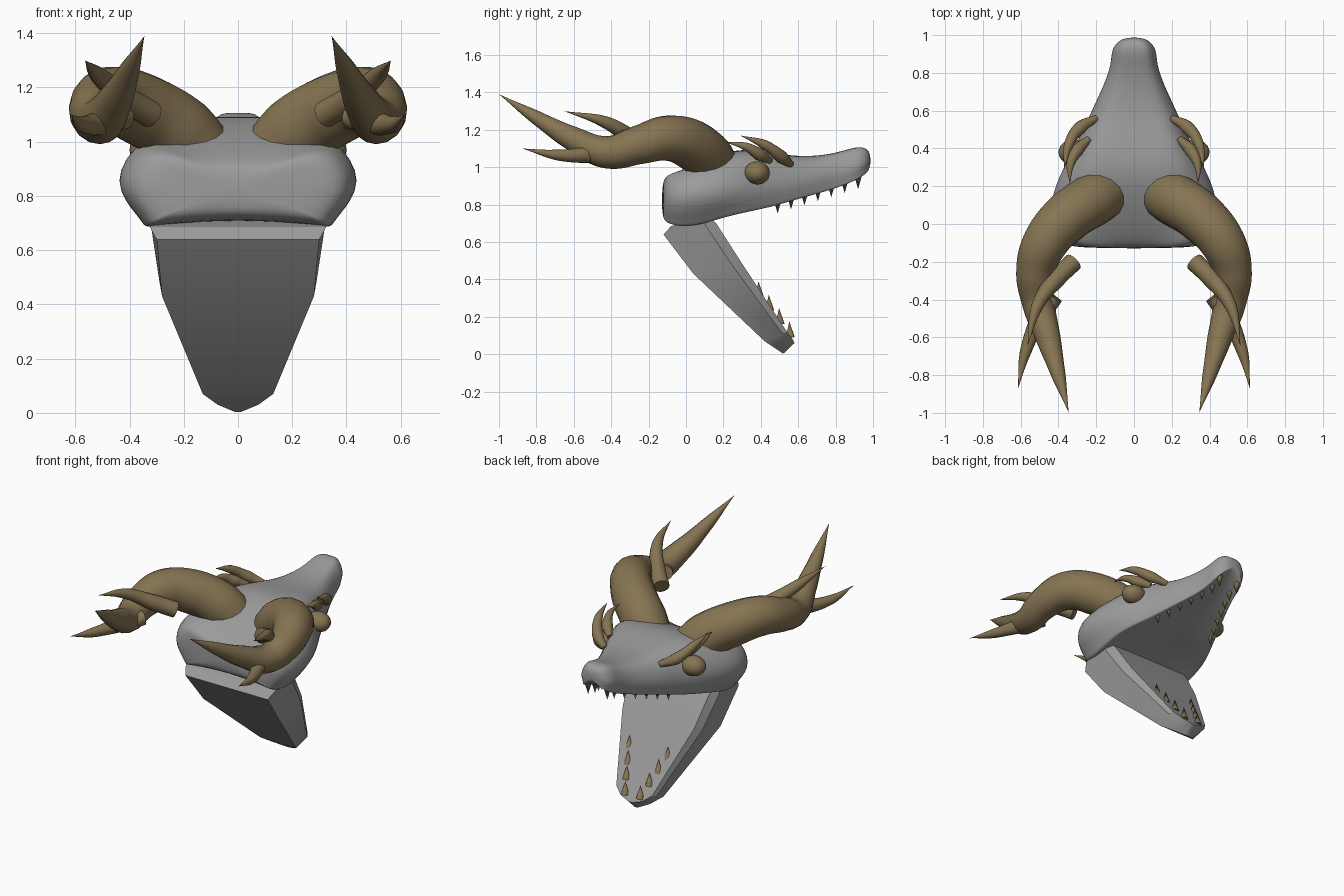
import bpy, bmesh, math
from mathutils import Vector

cube = bpy.data.objects.get("Cube")
if cube:
    bpy.data.objects.remove(cube, do_unlink=True)


def material(name, rgb):
    m = bpy.data.materials.new(name)
    m.use_nodes = True
    m.diffuse_color = (*rgb, 1)
    m.node_tree.nodes["Principled BSDF"].inputs["Base Color"].default_value = (*rgb, 1)
    return m


GREY = material("bone grey", (0.33, 0.33, 0.33))
BROWN = material("horn brown", (0.24, 0.175, 0.085))


def activate(ob):
    bpy.ops.object.select_all(action='DESELECT')
    ob.select_set(True)
    bpy.context.view_layer.objects.active = ob


def loft(name, rings, mat):
    """Skin closed rings of equal length and cap both ends."""
    bm = bmesh.new()
    loops = [[bm.verts.new(p) for p in r] for r in rings]
    n = len(loops[0])
    for a, b in zip(loops, loops[1:]):
        for i in range(n):
            j = (i + 1) % n
            bm.faces.new((a[i], a[j], b[j], b[i]))
    bm.faces.new(loops[0])
    bm.faces.new(loops[-1])
    bmesh.ops.recalc_face_normals(bm, faces=bm.faces)
    me = bpy.data.meshes.new(name)
    bm.to_mesh(me)
    bm.free()
    ob = bpy.data.objects.new(name, me)
    bpy.context.collection.objects.link(ob)
    me.materials.append(mat)
    return ob


def tube(name, points, side):
    """Tapered smooth horn through (x, y, z, radius) points."""
    cu = bpy.data.curves.new(name, 'CURVE')
    cu.dimensions = '3D'
    cu.bevel_depth = 1
    cu.bevel_resolution = 6
    cu.resolution_u = 8
    cu.use_fill_caps = True
    sp = cu.splines.new('BEZIER')
    sp.bezier_points.add(len(points) - 1)
    for bp, (x, y, z, r) in zip(sp.bezier_points, points):
        bp.co = (x * side, y, z)
        bp.radius = r
        bp.handle_left_type = bp.handle_right_type = 'AUTO'
    ob = bpy.data.objects.new(name, cu)
    bpy.context.collection.objects.link(ob)
    cu.materials.append(BROWN)
    activate(ob)
    bpy.ops.object.convert(target='MESH')
    bpy.ops.object.shade_smooth_by_angle(angle=math.radians(45))


def tooth(name, base, direction, height, radius):
    d = Vector(direction).normalized()
    bpy.ops.mesh.primitive_cone_add(vertices=10, radius1=radius, radius2=0, depth=height,
                                    location=Vector(base) + d * height / 2,
                                    rotation=d.to_track_quat('Z', 'Y').to_euler())
    ob = bpy.context.object
    ob.name = name
    ob.data.materials.append(BROWN)
    bpy.ops.object.shade_smooth_by_angle(angle=math.radians(60))


# Skull: y, bottom half width, bottom z, widest half width, its z, top half width, its z, crest z
SKULL = [
    (-0.13, .27, .73, .33, .82, .24, .95, .89),
    (-0.10, .33, .685, .43, .83, .34, 1.00, .93),
    (0.04, .35, .675, .485, .84, .38, 1.01, 1.01),
    (0.18, .35, .72, .465, .87, .34, 1.04, 1.07),
    (0.30, .33, .75, .40, .89, .29, 1.09, 1.10),
    (0.45, .265, .78, .305, .91, .235, 1.075, 1.08),
    (0.60, .205, .825, .235, .93, .175, 1.04, 1.055),
    (0.75, .14, .865, .16, .96, .12, 1.05, 1.065),
    (0.85, .11, .90, .125, .99, .095, 1.075, 1.09),
    (0.93, .105, .935, .13, 1.01, .085, 1.11, 1.115),
    (0.99, .055, .98, .07, 1.03, .05, 1.08, 1.09),
]
rings = []
for y, wb, zb, w, zm, wt, zs, zt in SKULL:
    # the doubled lip point keeps the mouth edge crisp
    half = [(wb * .88, zb + .012), (wb, zb), (wb * 1.03, zb + .03), (w, zm), (wt, zs), (wt * .5, zt)]
    ring = [(0, y, zb + .035)] + [(x, y, z) for x, z in half] + [(0, y, zt)]
    ring += [(-x, y, z) for x, z in reversed(half)]
    rings.append(ring)
skull = loft("skull", rings, GREY)
sub = skull.modifiers.new("smooth", 'SUBSURF')
sub.levels = sub.render_levels = 2
for p in skull.data.polygons:
    p.use_smooth = True

# Lower jaw slab: outer y, z, half width, then inner y, z, half width
JAW = [
    (-0.08, .685, .325, .12, .745, .32),
    (-0.12, .64, .30, .165, .695, .32),
    (0.04, .43, .28, .29, .50, .29),
    (0.42, .07, .13, .54, .12, .145),
    (0.48, .03, .075, .57, .08, .085),
    (0.52, .003, .01, .58, .06, .012),
]
rings = []
for yo, zo, wo, yi, zi, wi in JAW:
    ring = [(-wo, yo, zo), (wo, yo, zo)]
    # bevelled shoulder close to the inner face
    ym, zm = yo + (yi - yo) * .8, zo + (zi - zo) * .8
    ring += [(wi, ym, zm), (wi * .9, yi, zi), (-wi * .9, yi, zi), (-wi, ym, zm)]
    rings.append(ring)
activate(loft("lower_jaw", rings, GREY))
bpy.ops.object.shade_smooth_by_angle(angle=math.radians(28))

HORN = [(.13, .17, .94, .13), (.22, .125, 1.035, .14), (.36, .03, 1.12, .135),
        (.47, -.10, 1.155, .122), (.52, -.25, 1.12, .104), (.505, -.42, 1.08, .087),
        (.455, -.60, 1.15, .066), (.40, -.80, 1.265, .038), (.345, -1.0, 1.39, 0)]
OUTER_PRONG = [(.42, -.385, 1.09, .045), (.50, -.50, 1.07, .047),
               (.575, -.68, 1.065, .03), (.615, -.875, 1.10, 0)]
UPPER_PRONG = [(.32, -.20, 1.10, .05), (.41, -.29, 1.155, .048),
               (.51, -.43, 1.24, .033), (.565, -.65, 1.30, 0)]
BROW_FRONT = [(.20, .56, 1.015, .018), (.285, .51, 1.055, .035),
              (.345, .42, 1.12, .026), (.37, .29, 1.17, 0)]
BROW_REAR = [(.24, .45, 1.035, .018), (.30, .39, 1.07, .034),
             (.335, .32, 1.11, .022), (.34, .21, 1.135, 0)]

for s, label in ((1, "left"), (-1, "right")):
    tube(label + "_horn", HORN, s)
    tube(label + "_outer_prong", OUTER_PRONG, s)
    tube(label + "_upper_prong", UPPER_PRONG, s)
    tube(label + "_front_brow_spike", BROW_FRONT, s)
    tube(label + "_rear_brow_spike", BROW_REAR, s)

    # Eye
    bpy.ops.mesh.primitive_uv_sphere_add(segments=24, ring_count=14, radius=1,
                                         location=(s * .32, .38, .97))
    eye = bpy.context.object
    eye.name = label + "_eye"
    eye.scale = (.08, .068, .062)
    eye.data.materials.append(BROWN)
    bpy.ops.object.shade_smooth()

    # Upper teeth follow the edge of the skull
    for i in range(7):
        t = i / 6
        y = .49 + .43 * t
        x = max(.215 - .42 * (y - .49), .07)
        tooth(f"{label}_upper_tooth_{i + 1}", (s * x, y, .83 + .13 * t), (0, 0, -1), .077, .022)

    # Lower teeth along the inner face of the jaw
    for i in range(4):
        t = i / 3
        tooth(f"{label}_lower_tooth_{i + 1}", (s * (.14 - .085 * t), .392 + .165 * t, .305 - .215 * t),
              (0, -.05, 1), .085, .025)
